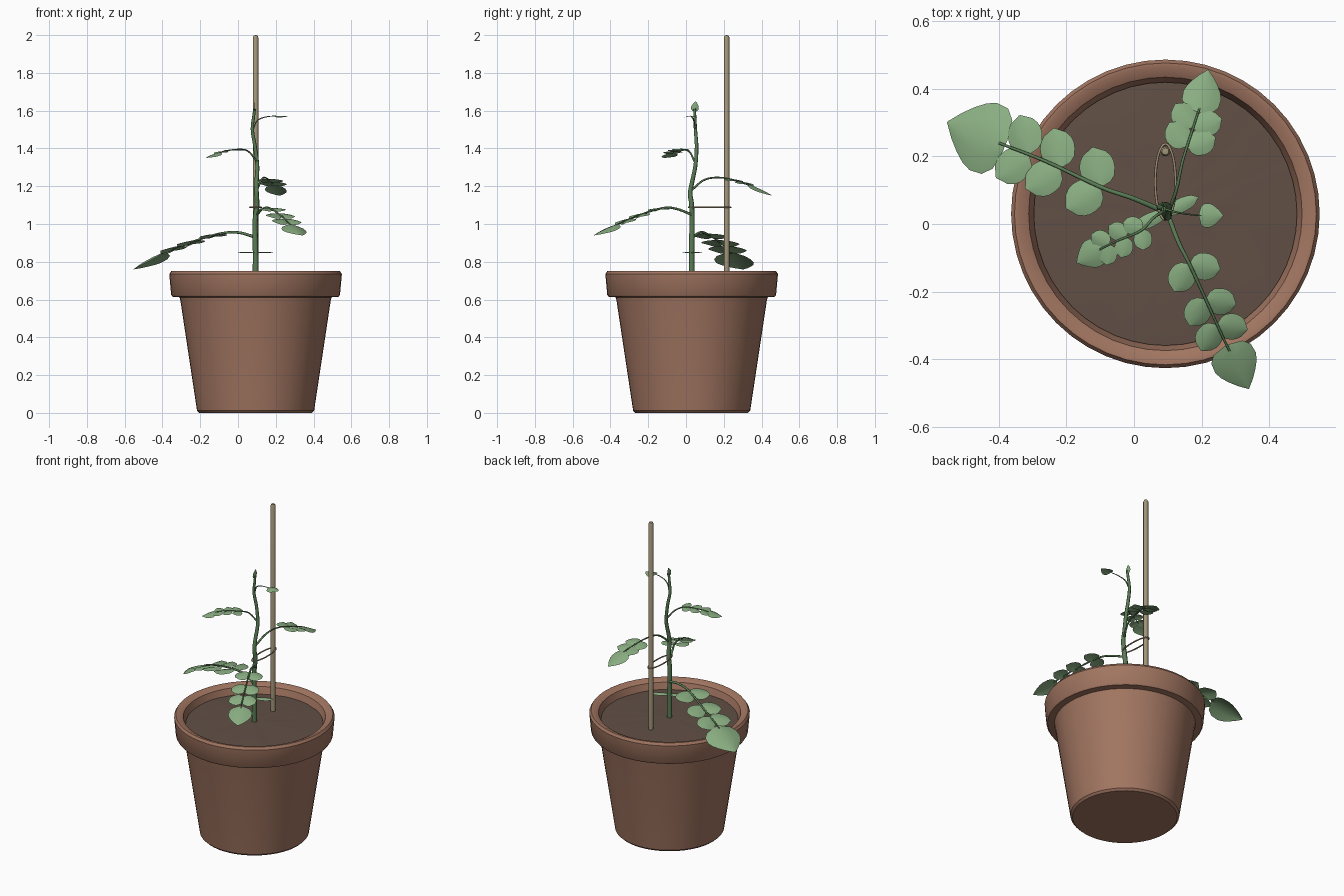
import bpy, bmesh, math, random
from mathutils import Vector, Matrix

if "Cube" in bpy.data.objects:
    bpy.data.objects.remove(bpy.data.objects["Cube"])

random.seed(4)
CX, CY = 0.093, 0.03


def mat(name, rgb):
    m = bpy.data.materials.new(name)
    m.diffuse_color = (*rgb, 1)
    m.use_nodes = True
    m.node_tree.nodes["Principled BSDF"].inputs["Base Color"].default_value = m.diffuse_color
    return m


CLAY = mat("clay", (0.36, 0.18, 0.12))
SOIL = mat("soil", (0.12, 0.08, 0.06))
CANE = mat("cane", (0.36, 0.30, 0.19))
STEM = mat("stem_green", (0.10, 0.20, 0.09))
LEAF = mat("leaf_green", (0.25, 0.42, 0.22))
TWINE = mat("twine", (0.35, 0.27, 0.17))


def finish(bm, name, material, angle=35):
    bmesh.ops.remove_doubles(bm, verts=bm.verts, dist=1e-6)
    me = bpy.data.meshes.new(name)
    bm.to_mesh(me)
    bm.free()
    ob = bpy.data.objects.new(name, me)
    bpy.context.collection.objects.link(ob)
    me.materials.append(material)
    bpy.ops.object.select_all(action='DESELECT')
    ob.select_set(True)
    bpy.context.view_layer.objects.active = ob
    bpy.ops.object.shade_smooth_by_angle(angle=math.radians(angle))
    return ob


def lathe(name, profile, center, material, sides=48, noise=0.0):
    bm = bmesh.new()
    rings = []
    for r, z in profile:
        if r == 0:
            rings.append([bm.verts.new((*center, z))] * sides)
            continue
        rings.append([bm.verts.new((center[0] + r * math.cos(2 * math.pi * i / sides),
                                    center[1] + r * math.sin(2 * math.pi * i / sides),
                                    z + random.uniform(-noise, noise))) for i in range(sides)])
    for a, b in zip(rings, rings[1:]):
        for i in range(sides):
            j = (i + 1) % sides
            vs = list(dict.fromkeys((a[i], a[j], b[j], b[i])))
            if len(vs) > 2:
                bm.faces.new(vs)
    bmesh.ops.recalc_face_normals(bm, faces=bm.faces)
    return finish(bm, name, material)


def spline(pts, n=8):
    """Smooth path through the points."""
    p = [Vector(q) for q in pts]
    p = [2 * p[0] - p[1]] + p + [2 * p[-1] - p[-2]]
    out = []
    for i in range(1, len(p) - 2):
        a, b, c, d = p[i - 1:i + 3]
        for k in range(n):
            t = k / n
            out.append(0.5 * (2 * b + (c - a) * t + (2 * a - 5 * b + 4 * c - d) * t * t
                              + (3 * b - a - 3 * c + d) * t ** 3))
    return out + [p[-2]]


def tube(name, path, r0, r1, material, cyclic=False):
    cu = bpy.data.curves.new(name, 'CURVE')
    cu.dimensions = '3D'
    cu.bevel_depth = 1.0
    cu.bevel_resolution = 2
    cu.use_fill_caps = True
    sp = cu.splines.new('POLY')
    sp.points.add(len(path) - 1)
    for i, p in enumerate(path):
        sp.points[i].co = (*p, 1)
        sp.points[i].radius = r0 + (r1 - r0) * i / (len(path) - 1)
    sp.use_cyclic_u = cyclic
    sp.use_smooth = True
    ob = bpy.data.objects.new(name, cu)
    bpy.context.collection.objects.link(ob)
    cu.materials.append(material)
    bpy.ops.object.select_all(action='DESELECT')
    ob.select_set(True)
    bpy.context.view_layer.objects.active = ob
    bpy.ops.object.convert(target='MESH')
    return ob


HEART = [0.12, 0.72, 0.97, 1.0, 0.88, 0.66, 0.38, 0.02]
OVAL = [0.12, 0.62, 0.90, 1.0, 1.0, 0.90, 0.66, 0.05]


def blade(bm, base, fwd, up, length, width, shape, droop=0.10):
    """Leaf surface, folded along the midrib and bending down at the tip."""
    fwd = fwd.normalized()
    side = fwd.cross(up).normalized()
    up = side.cross(fwd)
    rows = []
    n = len(shape) - 1
    for i, w in enumerate(shape):
        t = i / n
        row = []
        for s in (-1, -0.5, 0, 0.5, 1):
            back = -0.06 * abs(s) * length if 0 < i < 3 else 0
            lift = droop * length * (t - t * t) - 0.12 * width * w * s * s
            row.append(bm.verts.new(base + fwd * (t * length + back)
                                    + side * (s * w * width / 2) + up * lift))
        rows.append(row)
    for a, b in zip(rows, rows[1:]):
        for k in range(4):
            bm.faces.new((a[k], a[k + 1], b[k + 1], b[k]))


def compound_leaf(name, pts, nodes, term, width, pair_len, r):
    path = spline(pts)
    start, end = path[0], path[-1]
    span = (end - start).xy.length

    def index(f):
        return min(range(len(path)), key=lambda i: abs((path[i] - start).xy.length / span - f))

    it = index(term)
    tube(name + "_stalk", path[:it + 2], r, r * 0.5, STEM)
    bm = bmesh.new()
    for f in nodes:
        i = index(f)
        tan = (path[i + 2] - path[i - 1]).normalized()
        side = tan.cross(Vector((0, 0, 1))).normalized()
        up = side.cross(tan)
        for sgn in (-1, 1):
            d = Matrix.Rotation(sgn * math.radians(55), 3, up) @ tan
            blade(bm, path[i], d, up, pair_len, pair_len * 0.88, OVAL)
    d = end - path[it]
    blade(bm, path[it], d, Vector((0, 0, 1)), d.length, width, HEART)
    finish(bm, name, LEAF, 60)


# pot with a stepped rim, and the soil in it
lathe("pot", [(0, 0), (0.298, 0), (0.310, 0.012), (0.398, 0.595), (0.402, 0.612), (0.440, 0.615),
              (0.447, 0.625), (0.457, 0.735), (0.447, 0.75), (0.434, 0.75), (0.405, 0.735),
              (0.388, 0.68), (0, 0.66)], (CX, CY), CLAY)
lathe("soil", [(0.390, 0.695), (0.30, 0.70), (0.20, 0.70), (0.10, 0.703), (0, 0.705)],
      (CX, CY), SOIL, noise=0.002)

# support cane
lathe("cane", [(0, 0.68), (0.0145, 0.68), (0.0145, 1.988), (0.010, 1.998), (0, 2.0)],
      (CX, 0.215), CANE, 16)

# main stem
tube("main_stem", spline([(.093, .03, .68), (.093, .03, .85), (.09, .032, 1.0), (.1, .03, 1.1),
                          (.098, .022, 1.16), (.098, .032, 1.22), (.102, .05, 1.31),
                          (.09, .056, 1.41), (.076, .05, 1.5), (.083, .047, 1.57),
                          (.088, .045, 1.61)]), 0.016, 0.007, STEM)

# twine loop tying stem to cane
tube("twine_loop", [Vector((CX + 0.03 * math.cos(a), 0.125 + 0.112 * math.sin(a), 1.088))
                    for a in [2 * math.pi * i / 32 for i in range(32)]],
     0.004, 0.004, TWINE, True)

# compound leaves from lowest to highest
compound_leaf("leaf_left", [(.093, .035, .93), (0, .075, .955), (-.10, .11, .948),
                            (-.26, .185, .90), (-.40, .24, .845), (-.553, .302, .76)],
              (.30, .47, .63), .74, .215, .12, .008)
compound_leaf("leaf_front", [(.1, .03, 1.05), (.13, -.05, 1.08), (.165, -.12, 1.085),
                             (.22, -.24, 1.05), (.275, -.36, 1.0), (.34, -.488, .94)],
              (.28, .48, .63), .74, .135, .092, .007)
compound_leaf("leaf_back", [(.1, .03, 1.18), (.125, .1, 1.235), (.145, .19, 1.245),
                            (.18, .3, 1.22), (.205, .38, 1.19), (.22, .457, 1.15)],
              (.46, .62), .72, .115, .088, .006)
compound_leaf("leaf_upper_left", [(.1, .045, 1.33), (.06, .02, 1.38), (.02, -.02, 1.395),
                                  (-.05, -.05, 1.39), (-.11, -.08, 1.375), (-.17, -.115, 1.35)],
              (.30, .48, .64), .73, .088, .062, .005)
compound_leaf("leaf_upper_right", [(.08, .05, 1.5), (.1, .042, 1.545), (.14, .032, 1.565),
                                   (.2, .025, 1.572), (.265, .025, 1.57)],
              (), .60, .072, .04, .004)

# pair of seed leaves low on the stem
bm = bmesh.new()
for s in (-1, 1):
    blade(bm, Vector((CX, 0.033, 0.85)), Vector((s * 0.1, s * 0.048, 0)), Vector((0, 0, 1)),
          0.108, 0.042, OVAL, 0.03)
finish(bm, "seed_leaves", LEAF, 60)

# young leaf at the tip
bm = bmesh.new()
blade(bm, Vector((.087, .045, 1.595)), Vector((0, .006, .055)), Vector((1, 0, 0)),
      0.055, 0.04, HEART)
finish(bm, "tip_leaf", LEAF, 60)
